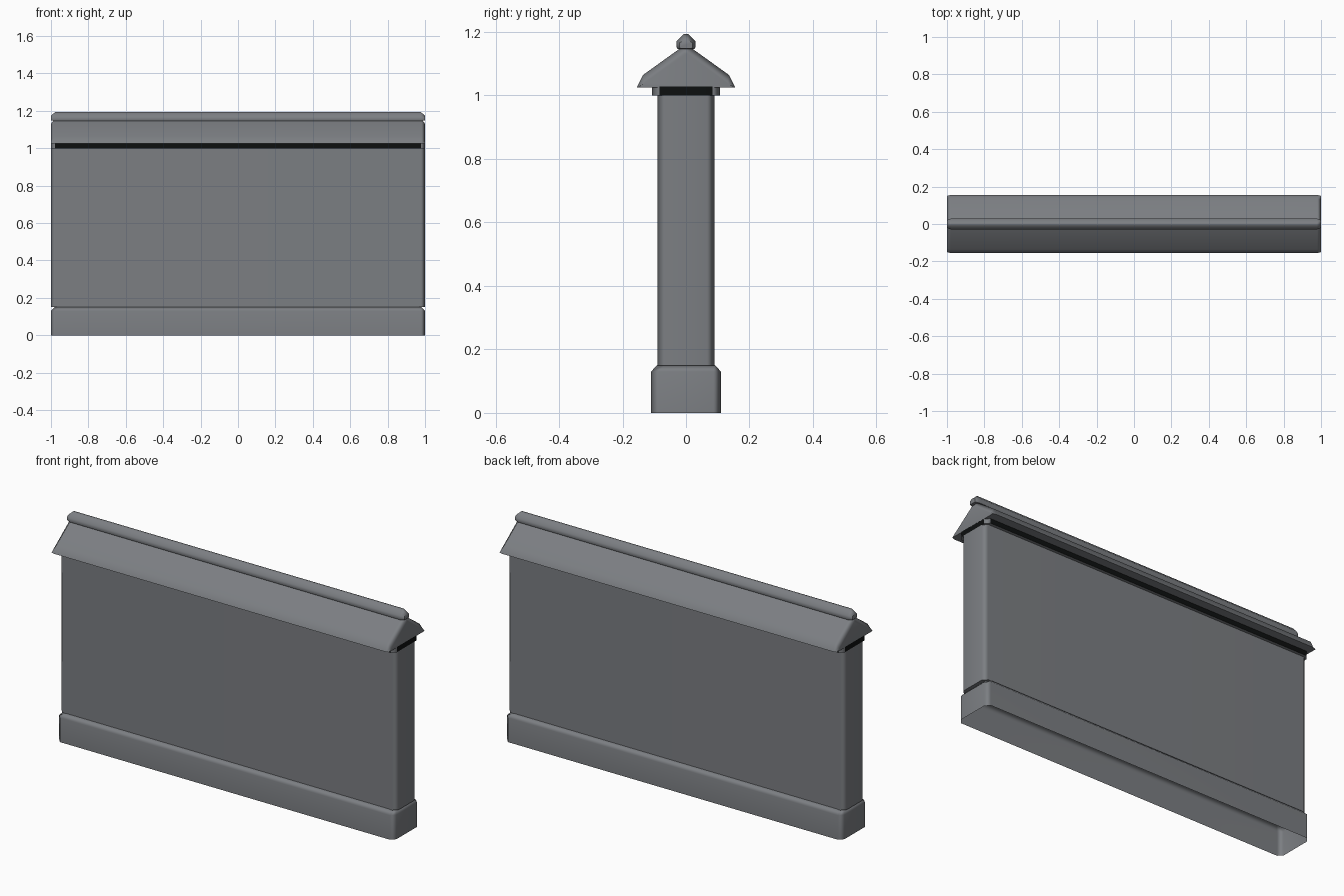
import bpy, bmesh

cube = bpy.data.objects.get("Cube")
if cube:
    bpy.data.objects.remove(cube, do_unlink=True)


def flat_colour(name, rgb):
    mat = bpy.data.materials.new(name)
    mat.use_nodes = True
    mat.diffuse_color = (*rgb, 1)
    mat.node_tree.nodes["Principled BSDF"].inputs["Base Color"].default_value = (*rgb, 1)
    return mat


STONE = flat_colour("grey stone", (0.2, 0.21, 0.225))
BLACK = flat_colour("black band", (0.004, 0.005, 0.005))


def loft(name, rings, closed_base=True):
    """Skin a list of equal-length rings, cap them and soften the bevels."""
    bm = bmesh.new()
    loops = [[bm.verts.new(p) for p in ring] for ring in rings]
    n = len(loops[0])
    for a, b in zip(loops, loops[1:]):
        for i in range(n):
            j = (i + 1) % n
            bm.faces.new((a[i], a[j], b[j], b[i]))
    base = bm.faces.new(loops[0])
    bm.faces.new(loops[-1])
    bmesh.ops.recalc_face_normals(bm, faces=bm.faces)
    if not closed_base:
        bmesh.ops.delete(bm, geom=[base], context="FACES_ONLY")
    mesh = bpy.data.meshes.new(name)
    bm.to_mesh(mesh)
    bm.free()
    mesh.materials.append(STONE)
    ob = bpy.data.objects.new(name, mesh)
    bpy.context.collection.objects.link(ob)
    bpy.ops.object.select_all(action="DESELECT")
    ob.select_set(True)
    bpy.context.view_layer.objects.active = ob
    bpy.ops.object.shade_smooth_by_angle(angle=0.9)
    # Large faces stay flat, only the narrow bevels are shaded smoothly
    weighted = ob.modifiers.new("weighted normals", "WEIGHTED_NORMAL")
    weighted.keep_sharp = True
    return ob


def octagon(x, y, z, cx=0.022, cy=0.024):
    """Rectangle with cut corners."""
    return [(x - cx, -y, z), (x, -y + cy, z), (x, y - cy, z), (x - cx, y, z),
            (cx - x, y, z), (-x, y - cy, z), (-x, cy - y, z), (cx - x, -y, z)]


def mirrored(half):
    """Complete a half profile listed from the bottom edge to the peak."""
    return half + [(-y, z) for y, z in reversed(half)]


def bar(name, outer, end, cut):
    """Long bar along x whose ends narrow to a smaller profile."""
    outer, end = mirrored(outer), mirrored(end)
    steps = [(-1, end), (-1 + cut, outer), (1 - cut, outer), (1, end)]
    return loft(name, [[(x, y, z) for y, z in prof] for x, prof in steps])


# Hollow plinth with a sloped top edge, and the wall panel on it
loft("plinth", [octagon(1, 0.11, 0), octagon(1, 0.11, 0.13),
                octagon(0.98, 0.09, 0.152)], closed_base=False)
loft("wall_panel", [octagon(1, 0.09, 0.15), octagon(1, 0.09, 1.0)])

# Collar under the eaves: the four flat sides are black, the cut corners grey
collar = loft("eaves_collar", [octagon(1, 0.107, 1.0), octagon(1, 0.107, 1.028)])
collar.data.materials.append(BLACK)
for face in collar.data.polygons:
    if max(abs(face.normal.x), abs(face.normal.y)) > 0.95:
        face.material_index = 1

# Gabled coping and ridge cap
bar("roof",
    [(-0.155, 1.025), (-0.136, 1.064), (-0.012, 1.153)],
    [(-0.150, 1.025), (-0.130, 1.040), (-0.004, 1.132)], 0.02)
bar("ridge_cap",
    [(-0.026, 1.146), (-0.03, 1.152), (-0.03, 1.170), (-0.008, 1.193)],
    [(-0.018, 1.148), (-0.020, 1.152), (-0.020, 1.166), (-0.006, 1.174)], 0.022)
